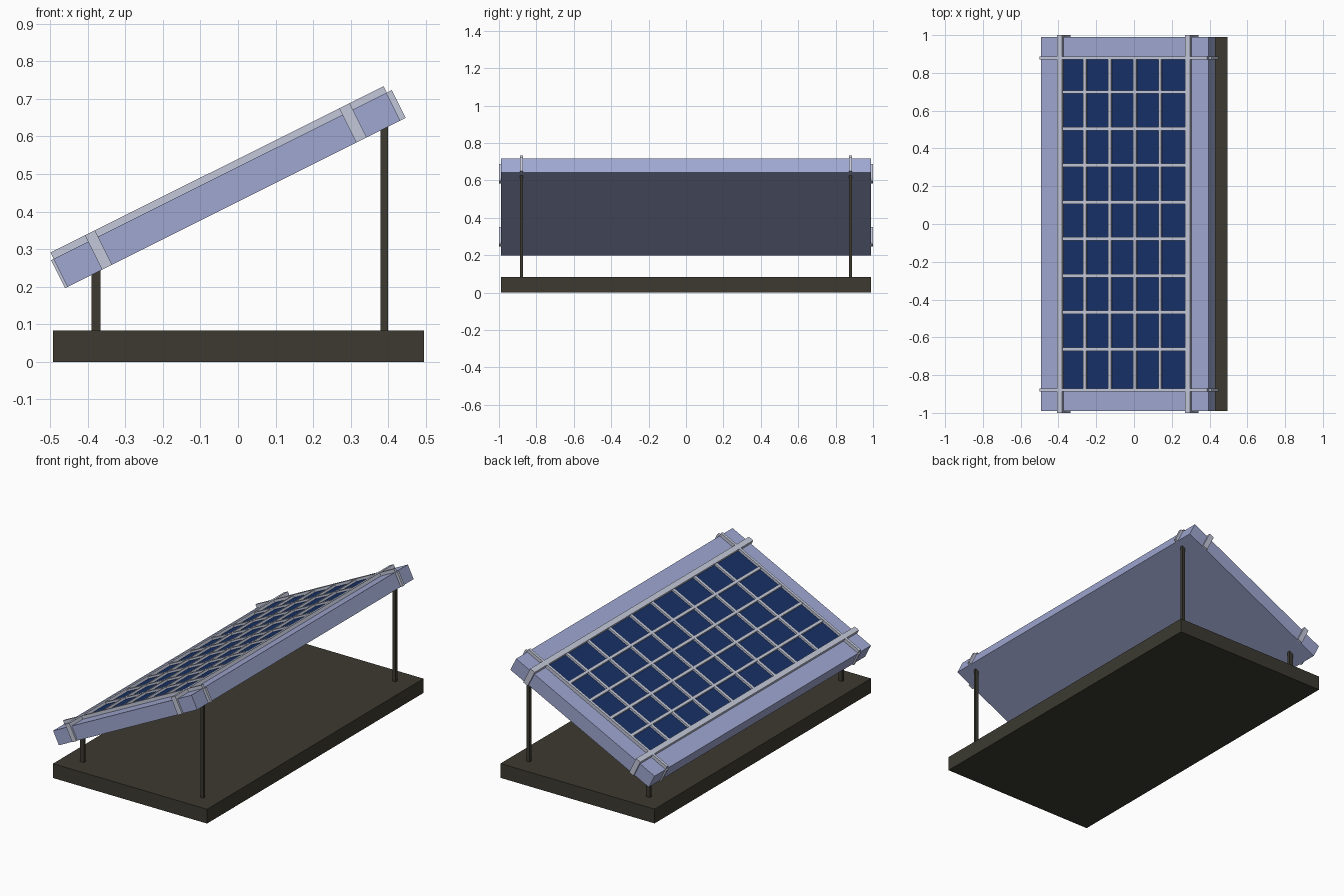
import bpy, bmesh, math
from mathutils import Matrix, Vector

if "Cube" in bpy.data.objects:
    bpy.data.objects.remove(bpy.data.objects["Cube"])


def material(name, rgb):
    m = bpy.data.materials.new(name)
    m.diffuse_color = (*rgb, 1)
    m.use_nodes = True
    m.node_tree.nodes["Principled BSDF"].inputs["Base Color"].default_value = m.diffuse_color
    return m


DARK = material("dark_metal", (0.045, 0.042, 0.03))
FRAME = material("frame_blue_grey", (0.35, 0.39, 0.64))
SILVER = material("silver", (0.55, 0.58, 0.70))
CELL = material("cell_blue", (0.008, 0.03, 0.135))

# Panel space: x up the slope, y along the panel, z off its face
ANGLE = math.radians(26.55)
TILT = Matrix.Translation((-0.457, 0, 0.198)) @ Matrix.Rotation(-ANGLE, 4, 'Y')


def boxes(name, ranges, mat, xf=Matrix()):
    """One object made of boxes given as (x0, x1, y0, y1, z0, z1)."""
    bm = bmesh.new()
    for x0, x1, y0, y1, z0, z1 in ranges:
        place = Matrix.Translation(((x0 + x1) / 2, (y0 + y1) / 2, (z0 + z1) / 2))
        size = Matrix.Diagonal((x1 - x0, y1 - y0, z1 - z0, 1))
        bmesh.ops.create_cube(bm, size=1, matrix=xf @ place @ size)
    me = bpy.data.meshes.new(name)
    bm.to_mesh(me)
    bm.free()
    me.materials.append(mat)
    ob = bpy.data.objects.new(name, me)
    bpy.context.collection.objects.link(ob)
    return ob


# Ground plate and posts
boxes("base", [(-0.492, 0.495, -0.99, 0.99, 0, 0.083)], DARK)
for side, y in (("left", -0.88), ("right", 0.88)):
    boxes(f"short_post_{side}", [(-0.39, -0.366, y - 0.008, y + 0.008, 0.08, 0.243)], DARK)
    boxes(f"tall_post_{side}", [(0.38, 0.40, y - 0.008, y + 0.008, 0.08, 0.625)], DARK)

# Tilted slab and the blue cell sheet on it
T, TOP = 0.083, 0.102
boxes("panel_slab", [(0.003, 0.994, -0.99, 0.99, 0, T)], FRAME, TILT)
boxes("cell_sheet", [(0.12, 0.88, -0.88, 0.88, T - 0.01, T + 0.004)], CELL, TILT)

# Long straps, with tabs folded down over the panel sides
for name, a, b in (("lower", 0.106, 0.136), ("upper", 0.863, 0.894)):
    parts = [(a, b, -1.0, 1.0, T - 0.005, TOP)]
    parts += [(a, b, -1.0, -0.985, 0, T), (a, b, 0.985, 1.0, 0, T)]
    boxes(f"long_strap_{name}", parts, SILVER, TILT)

# Cross straps, with tabs folded over the low and high edges
for side, y in (("left", -0.88), ("right", 0.88)):
    a, b = y - 0.008, y + 0.008
    parts = [(0.004, 0.995, a, b, T - 0.005, TOP)]
    parts += [(-0.004, 0.01, a, b, 0, T), (0.985, 1.01, a, b, 0, T)]
    boxes(f"cross_strap_{side}", parts, SILVER, TILT)

# Grid between the cells
boxes("grid_long_bars", [(u - 0.008, u + 0.008, -0.88, 0.88, T - 0.005, TOP - 0.003)
                         for u in (0.267, 0.415, 0.563, 0.712)], SILVER, TILT)
boxes("grid_cross_bars", [(0.12, 0.88, y - 0.009, y + 0.009, T - 0.005, TOP - 0.004)
                          for y in (0.699 - 0.1945 * k for k in range(8))], SILVER, TILT)
